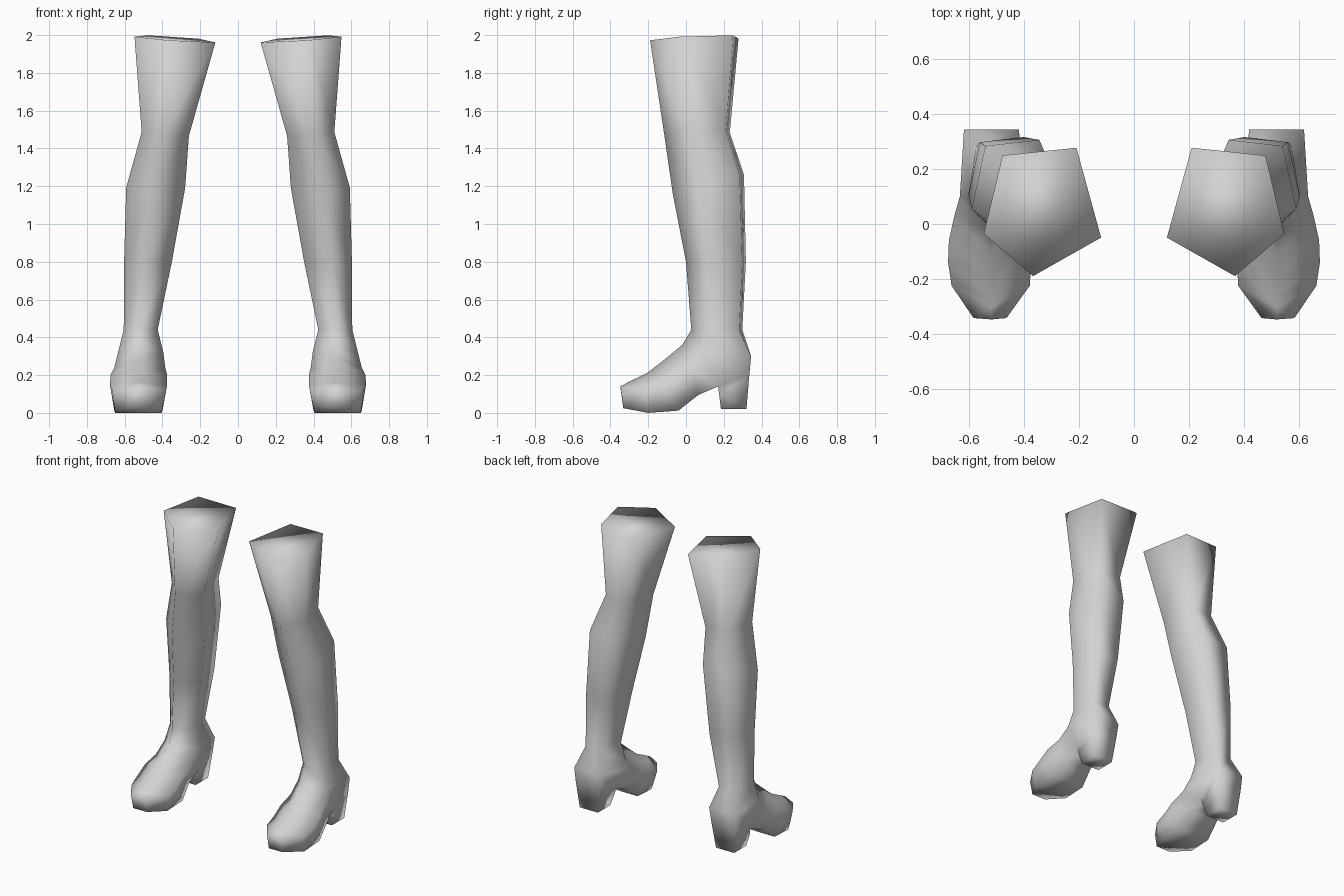
import bpy
import bmesh

cube = bpy.data.objects.get("Cube")
if cube:
    bpy.data.objects.remove(cube, do_unlink=True)

GREY = (0.65, 0.65, 0.65, 1.0)
mat = bpy.data.materials.new("light grey")
mat.use_nodes = True
mat.diffuse_color = GREY
bsdf = next(n for n in mat.node_tree.nodes if n.type == 'BSDF_PRINCIPLED')
bsdf.inputs["Base Color"].default_value = GREY
bsdf.inputs["Roughness"].default_value = 0.7

# Five-sided leg section as fractions of width and depth:
# outer side, back outer, back inner, inner side, front ridge
SECTION = [(1, .33), (.84, .94), (.21, 1), (0, .3), (.58, 0)]

# Leg levels: x inner, x outer, y front, y back, z, tilt across, tilt along
LEG = [
    (.12, .548, -.19, .278, 1.955, .03, .02),   # open thigh end, slanted
    (.26, .51, -.115, .232, 1.46, .02, .02),    # knee
    (.28, .592, -.07, .307, 1.16, 0, .10),      # calf
    (.35, .603, 0, .317, .80, 0, 0),            # shin
    (.425, .605, .028, .298, .44, 0, 0),        # ankle
]

# Foot sections, heel to toe: side (x inner, x outer, y, z),
# instep (y, z), sole (x inner, x outer, y, z)
FOOT = [
    ((.395, .635, .10, .32), (-.02, .36), (.42, .62, .345, .30)),
    ((.385, .655, .03, .24), (-.11, .285), (.42, .61, .17, .14)),
    ((.375, .675, -.06, .20), (-.20, .215), (.42, .64, .065, .095)),
    ((.375, .678, -.14, .15), (-.26, .185), (.40, .655, -.04, .012)),
    ((.38, .665, -.225, .12), (-.305, .163), (.405, .65, -.20, 0)),
    ((.465, .585, -.343, .115), (-.348, .14), (.47, .575, -.332, .025)),
]

# Heel levels: x inner, x outer, back y, back z, front y, front z
HEEL = [
    (.43, .615, .335, .20, .175, .10),
    (.455, .595, .32, .02, .185, .02),
]


def leg_ring(x0, x1, y0, y1, z, tx, ty):
    return [(x0 + u * (x1 - x0), y0 + v * (y1 - y0), z + u * tx + v * ty)
            for u, v in SECTION]


def foot_ring(side, top, sole):
    si, so, sy, sz = side
    bi, bo, by, bz = sole
    return [(so, sy, sz), (bo, by, bz), (bi, by, bz), (si, sy, sz), (.52, *top)]


def heel_ring(xi, xo, yb, zb, yf, zf):
    return [(xo, yb, zb), (xi, yb, zb), (xi, yf, zf), (xo, yf, zf)]


def bridge(bm, a, b, skip=None):
    n = len(a)
    for i in range(n):
        if i != skip:
            j = (i + 1) % n
            bm.faces.new((a[i], a[j], b[j], b[i]))


def build_booted_leg(name, sign):
    bm = bmesh.new()

    def add(points):
        return [bm.verts.new((sign * x, y, z)) for x, y, z in points]

    # Leg flowing into the foot, leaving a gap under the heel seat
    rings = [add(leg_ring(*r)) for r in LEG] + [add(foot_ring(*r)) for r in FOOT]
    seat = len(LEG)
    for k in range(len(rings) - 1):
        bridge(bm, rings[k], rings[k + 1], skip=1 if k == seat else None)
    bm.faces.new(rings[0])
    bm.faces.new(rings[-1])

    # Heel block grown out of the gap
    last = [rings[seat][1], rings[seat][2], rings[seat + 1][2], rings[seat + 1][1]]
    for row in HEEL:
        ring = add(heel_ring(*row))
        bridge(bm, last, ring)
        last = ring
    bm.faces.new(last)

    bmesh.ops.recalc_face_normals(bm, faces=bm.faces[:])
    for f in bm.faces:
        f.smooth = True
    mesh = bpy.data.meshes.new(name)
    bm.to_mesh(mesh)
    bm.free()
    mesh.materials.append(mat)
    obj = bpy.data.objects.new(name, mesh)
    bpy.context.collection.objects.link(obj)
    return obj


build_booted_leg("left_booted_leg", 1)
build_booted_leg("right_booted_leg", -1)
